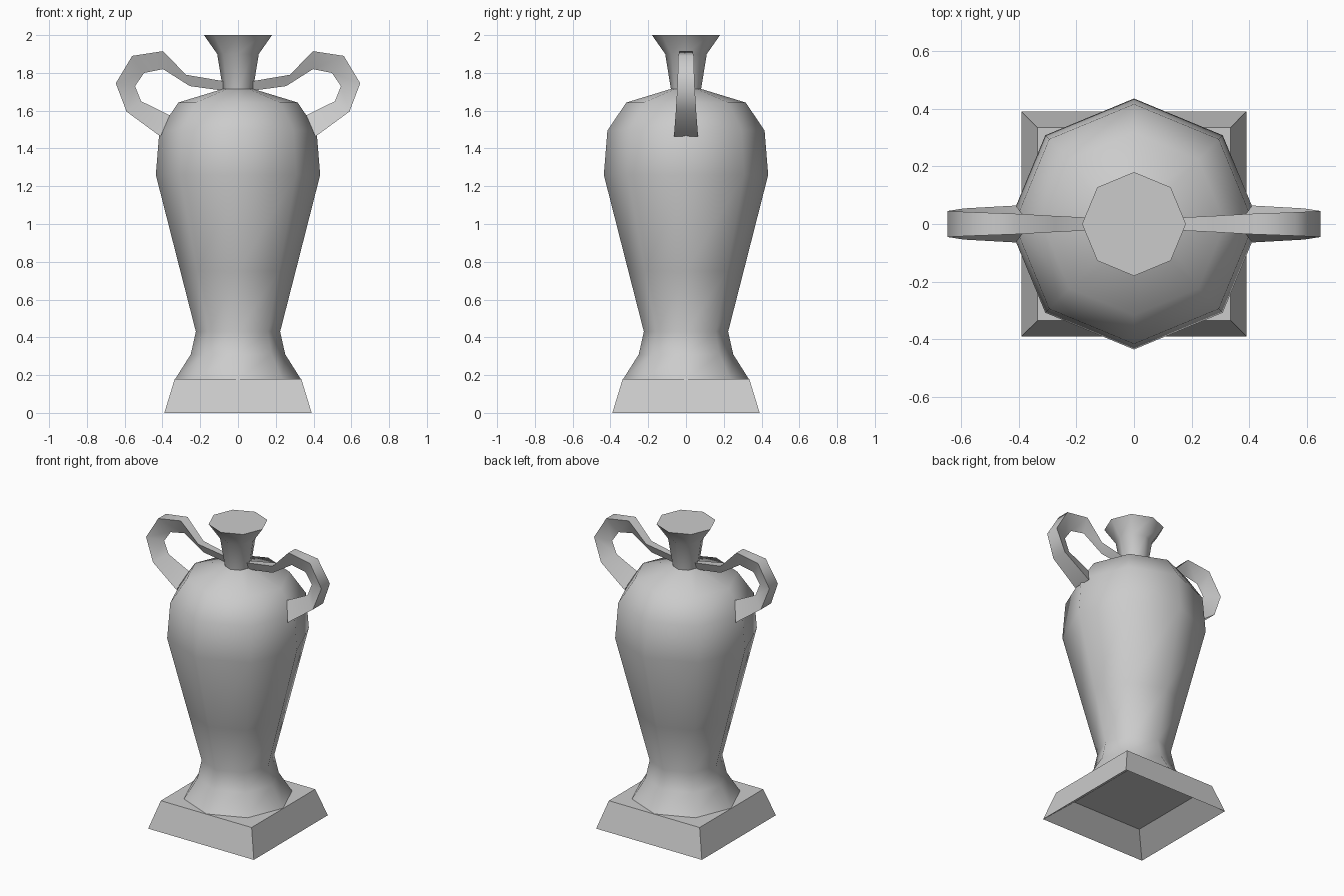
import bpy, bmesh, math

if "Cube" in bpy.data.objects:
    bpy.data.objects.remove(bpy.data.objects["Cube"])

stone = bpy.data.materials.new("grey stone")
stone.diffuse_color = (0.6, 0.6, 0.6, 1)
stone.use_nodes = True
stone.node_tree.nodes["Principled BSDF"].inputs["Base Color"].default_value = stone.diffuse_color


def finish(bm, name, smooth=False):
    bmesh.ops.recalc_face_normals(bm, faces=bm.faces[:])
    for f in bm.faces:
        f.smooth = smooth
    mesh = bpy.data.meshes.new(name)
    bm.to_mesh(mesh)
    bm.free()
    mesh.materials.append(stone)
    ob = bpy.data.objects.new(name, mesh)
    bpy.context.collection.objects.link(ob)
    return ob


def bridge(bm, a, b):
    n = len(a)
    return [bm.faces.new((a[i], a[(i + 1) % n], b[(i + 1) % n], b[i])) for i in range(n)]


def lathe(name, profile, sides=8, cap_top=False):
    """Turned part with a corner on each axis, smooth around, sharp cap."""
    bm = bmesh.new()
    rings = [[bm.verts.new((r * math.cos(math.tau * i / sides),
                            r * math.sin(math.tau * i / sides), z)) for i in range(sides)]
             for r, z in profile]
    for a, b in zip(rings, rings[1:]):
        bridge(bm, a, b)
    if cap_top:
        cap = bm.faces.new(rings[-1])
        for e in cap.edges:
            e.smooth = False
    return finish(bm, name, True)


# Vase body and neck
lathe("vase_body", [(0.332, 0.18), (0.25, 0.31), (0.223, 0.43), (0.305, 0.75), (0.435, 1.26),
                    (0.416, 1.495), (0.316, 1.643), (0.08, 1.715)])
lathe("vase_neck", [(0.08, 1.715), (0.11, 1.90), (0.18, 2.0)], cap_top=True)

# Square plinth with a sloped hollow underneath
bm = bmesh.new()
rings = [[bm.verts.new((sx * h, sy * h, z)) for sx, sy in ((-1, -1), (1, -1), (1, 1), (-1, 1))]
         for h, z in ((0.335, 0.18), (0.39, 0.0), (0.256, 0.11))]
for a, b in zip(rings, rings[1:]):
    bridge(bm, a, b)
bm.faces.new(rings[0])
bm.faces.new(rings[-1])
finish(bm, "plinth")

# Three-sided handles: outer x, z, inner ridge x, z, outer half width
SECTIONS = [(0.07, 1.755, 0.07, 1.705, 0.018), (0.275, 1.79, 0.255, 1.73, 0.028),
            (0.397, 1.915, 0.397, 1.82, 0.035), (0.56, 1.89, 0.497, 1.80, 0.041),
            (0.647, 1.745, 0.545, 1.73, 0.045), (0.59, 1.595, 0.513, 1.65, 0.054),
            (0.41, 1.463, 0.36, 1.575, 0.064)]
for name, s in (("left_handle", -1), ("right_handle", 1)):
    bm = bmesh.new()
    rings = [[bm.verts.new(p) for p in ((s * ox, -w, oz), (s * ox, w, oz), (s * ix, 0, iz))]
             for ox, oz, ix, iz, w in SECTIONS]
    for a, b in zip(rings, rings[1:]):
        bridge(bm, a, b)
        for u, v in zip(a, b):
            bm.edges.get((u, v)).smooth = False
    for end in (rings[0], rings[-1]):
        for e in bm.faces.new(end).edges:
            e.smooth = False
    finish(bm, name, True)
